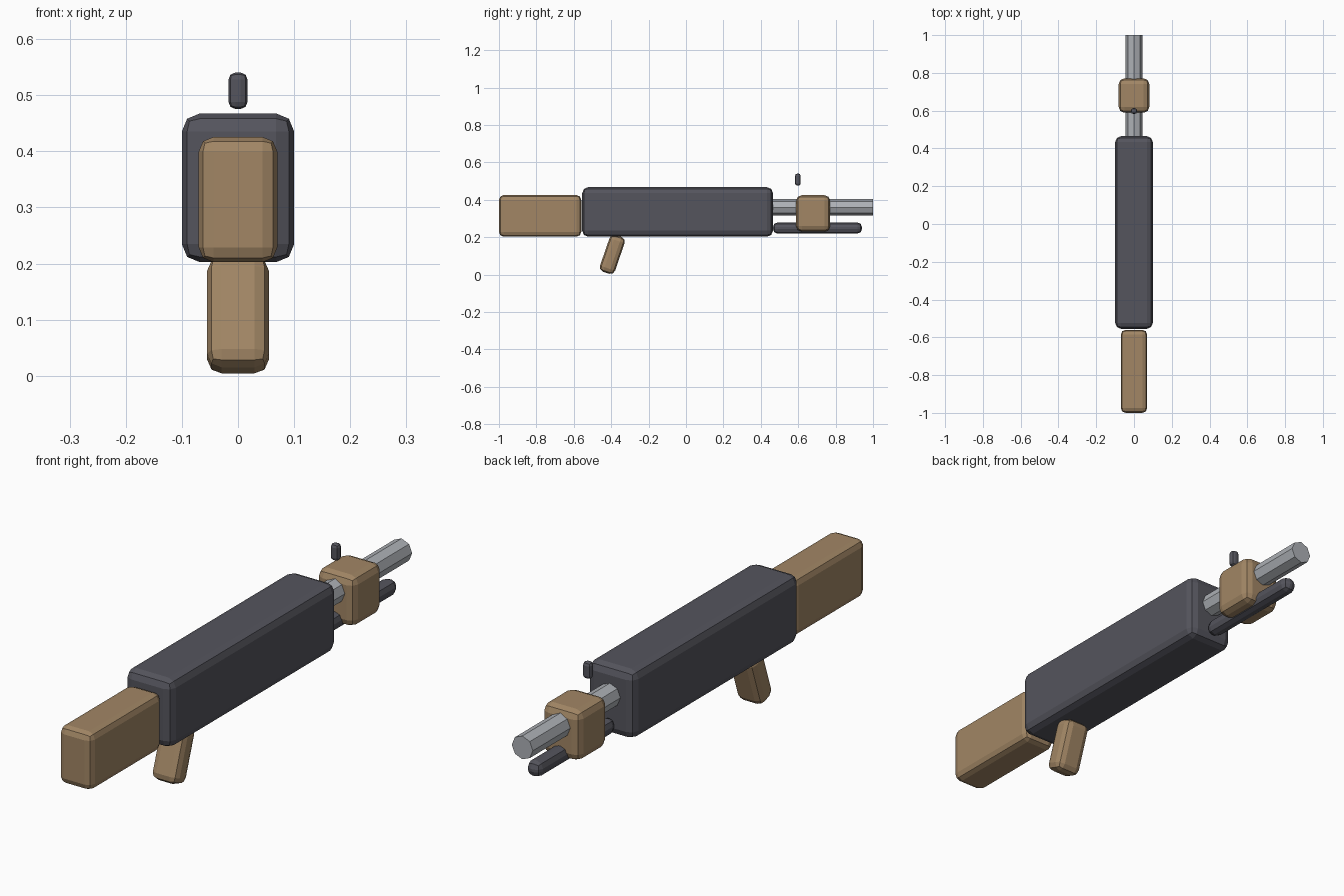
import bpy, math

if "Cube" in bpy.data.objects:
    bpy.data.objects.remove(bpy.data.objects["Cube"])


def material(name, rgb):
    m = bpy.data.materials.new(name)
    m.diffuse_color = (*rgb, 1)
    m.use_nodes = True
    m.node_tree.nodes["Principled BSDF"].inputs["Base Color"].default_value = m.diffuse_color
    return m


WOOD = material("wood", (0.36, 0.24, 0.13))
DARK = material("dark_metal", (0.09, 0.09, 0.11))
STEEL = material("steel", (0.42, 0.44, 0.47))


def soft_box(name, centre, size, bevel, mat, tilt=0.0):
    """Box with two-segment rounded edges, optionally tilted about x."""
    bpy.ops.mesh.primitive_cube_add(size=1, location=centre)
    ob = bpy.context.object
    ob.name = name
    for v in ob.data.vertices:
        v.co = [c * s for c, s in zip(v.co, size)]
    ob.rotation_euler.x = math.radians(tilt)
    mod = ob.modifiers.new("round_edges", "BEVEL")
    mod.width = bevel
    mod.segments = 2
    mod.limit_method = 'NONE'
    ob.data.materials.append(mat)
    return ob


# main body and wooden furniture
soft_box("receiver", (0, -0.045, 0.335), (0.20, 1.02, 0.265), 0.032, DARK)
soft_box("stock", (0, -0.78, 0.314), (0.14, 0.44, 0.223), 0.026, WOOD)
soft_box("grip", (0, -0.394, 0.108), (0.11, 0.085, 0.208), 0.026, WOOD, tilt=-19)
soft_box("handguard", (0, 0.68, 0.327), (0.162, 0.182, 0.195), 0.03, WOOD)

# tube under the barrel and floating front sight
soft_box("under_tube", (0, 0.703, 0.249), (0.06, 0.476, 0.06), 0.025, DARK)
soft_box("front_sight", (0, 0.598, 0.508), (0.034, 0.03, 0.065), 0.0125, DARK)

# octagonal barrel
bpy.ops.mesh.primitive_cylinder_add(vertices=8, radius=0.045, depth=0.55,
                                    location=(0, 0.725, 0.36),
                                    rotation=(math.pi / 2, 0, 0))
barrel = bpy.context.object
barrel.name = "barrel"
barrel.data.materials.append(STEEL)
